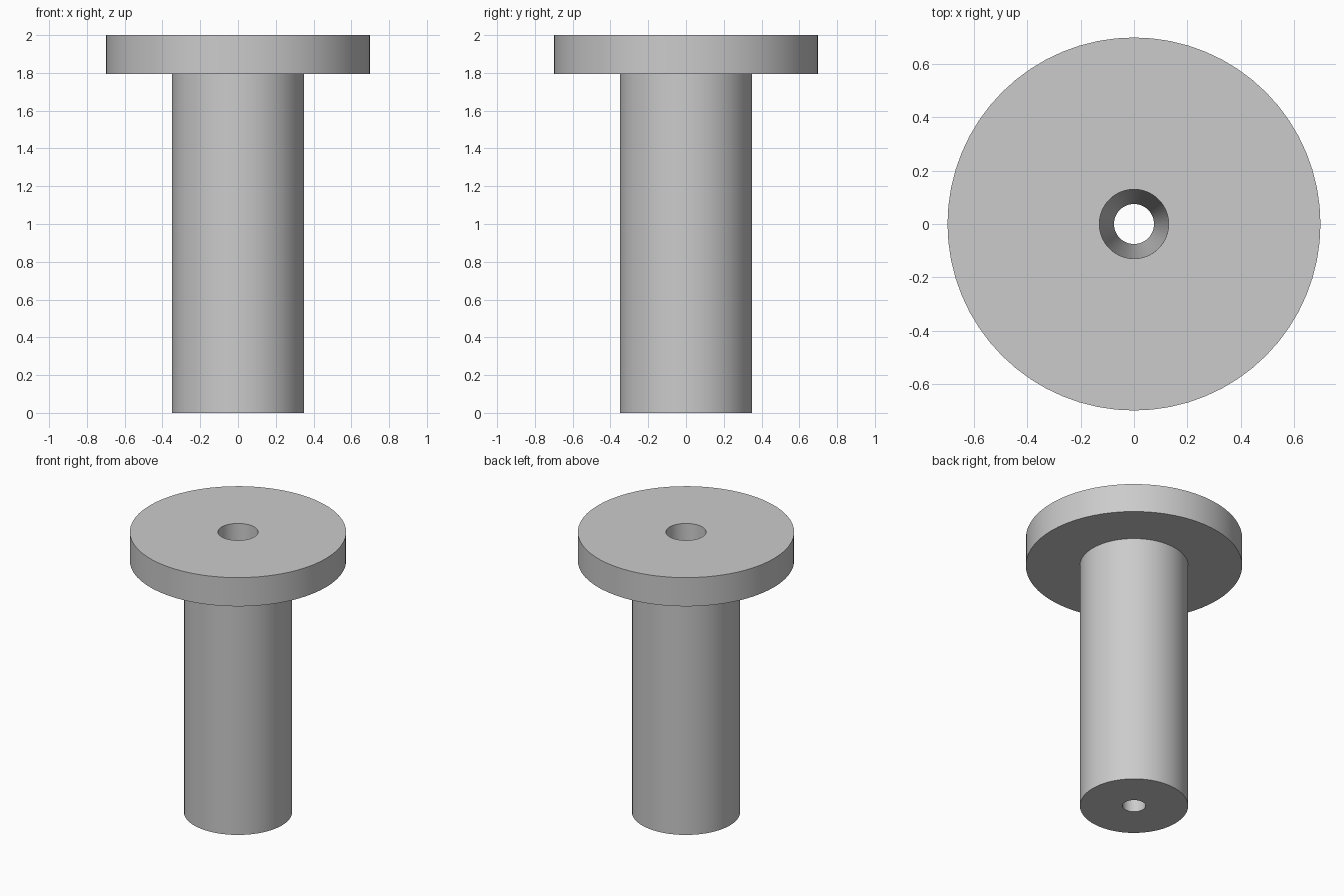
import bpy, bmesh, math

cube = bpy.data.objects.get("Cube")
if cube:
    bpy.data.objects.remove(cube, do_unlink=True)

SEGMENTS = 64

# Single grey material
grey = bpy.data.materials.new("plain grey")
grey.use_nodes = True
colour = (0.6, 0.6, 0.6, 1)
grey.diffuse_color = colour
grey.node_tree.nodes["Principled BSDF"].inputs["Base Color"].default_value = colour


def lathe(name, profile):
    """Revolve a closed (radius, height) profile around z."""
    bm = bmesh.new()
    rings = []
    for radius, height in profile:
        ring = []
        for i in range(SEGMENTS):
            a = math.tau * i / SEGMENTS
            ring.append(bm.verts.new((radius * math.cos(a), radius * math.sin(a), height)))
        rings.append(ring)
    for low, high in zip(rings, rings[1:] + rings[:1]):
        for i in range(SEGMENTS):
            j = (i + 1) % SEGMENTS
            bm.faces.new((low[i], low[j], high[j], high[i]))
    bmesh.ops.recalc_face_normals(bm, faces=bm.faces)
    mesh = bpy.data.meshes.new(name)
    bm.to_mesh(mesh)
    bm.free()
    mesh.materials.append(grey)
    obj = bpy.data.objects.new(name, mesh)
    bpy.context.collection.objects.link(obj)
    bpy.ops.object.select_all(action="DESELECT")
    obj.select_set(True)
    bpy.context.view_layer.objects.active = obj
    bpy.ops.object.shade_smooth_by_angle(angle=math.radians(30))
    return obj


# Shaft with a wide flange on top and a tapered bore right through
lathe("flanged_bushing", [
    (0.075, 0), (0.35, 0),        # bottom face
    (0.35, 1.795), (0.7, 1.795),  # shaft wall and flange underside
    (0.7, 2), (0.13, 2),          # flange rim and top face
])
